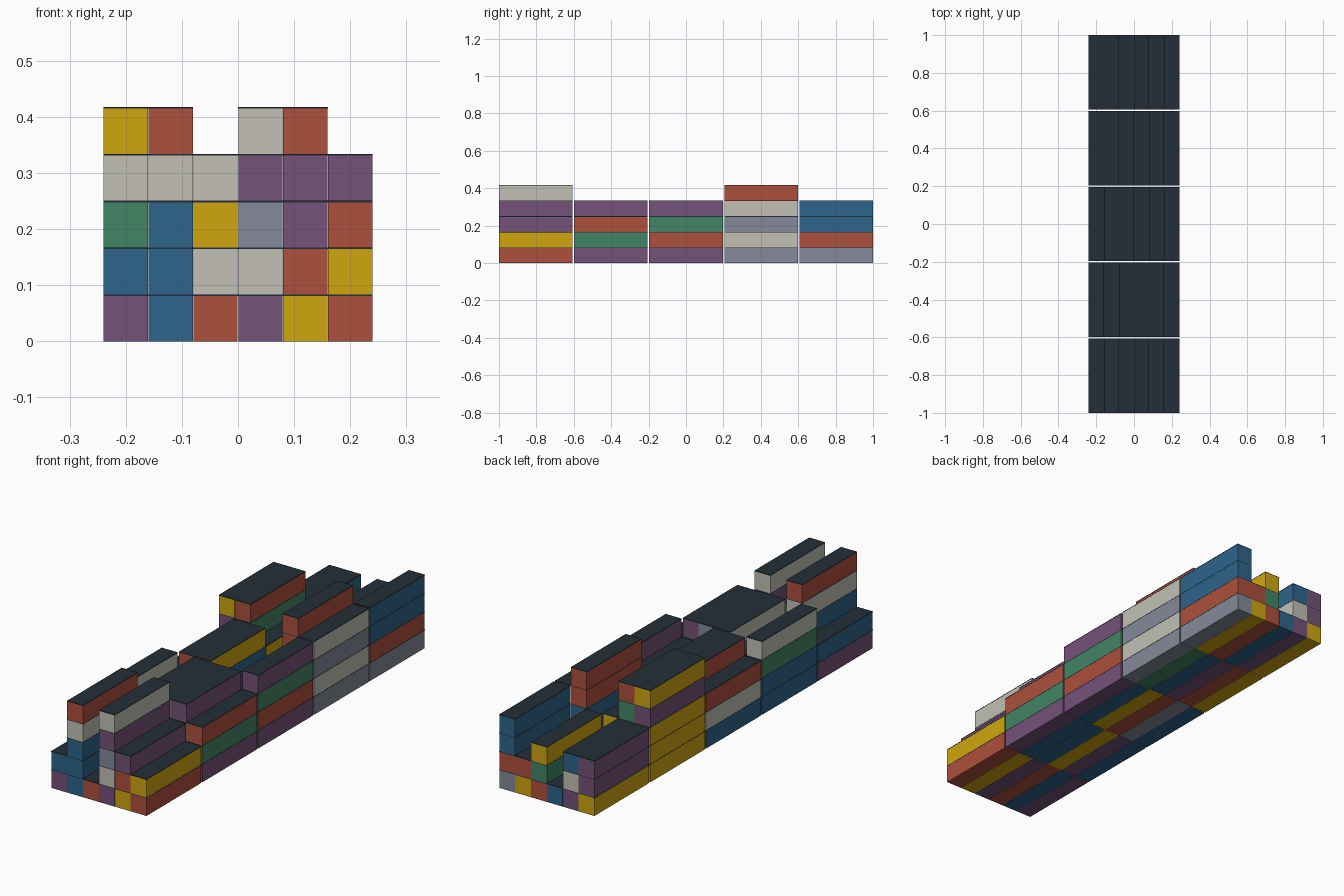
import bpy
import bmesh
from mathutils import Matrix, Vector

cube = bpy.data.objects.get("Cube")
if cube:
    bpy.data.objects.remove(cube, do_unlink=True)


def linear(v):
    v /= 255
    return v / 12.92 if v <= 0.04045 else ((v + 0.055) / 1.055) ** 2.4


def material(name, rgb):
    mat = bpy.data.materials.new(name)
    mat.use_nodes = True
    colour = [linear(v) for v in rgb] + [1.0]
    mat.diffuse_color = colour
    bsdf = next(n for n in mat.node_tree.nodes if n.type == "BSDF_PRINCIPLED")
    bsdf.inputs["Base Color"].default_value = colour
    return mat


# Paint colours, keyed by the letter used in the stacking plan
PAINT = {
    "Y": material("mustard yellow", (208, 166, 15)),
    "R": material("brick red", (174, 80, 60)),
    "P": material("plum purple", (116, 82, 120)),
    "B": material("sea blue", (46, 101, 140)),
    "W": material("pale grey", (194, 192, 181)),
    "S": material("slate grey", (131, 138, 152)),
    "G": material("green", (66, 134, 101)),
}
ROOF = material("dark roof", (35, 47, 56))

# Stacking plan: bays from front to back, rows from -x to +x, tiers bottom to top
BAYS = [
    ["PB", "BBBWR", "R", "PWSPW", "YRP", "RY"],
    ["BBGW", "PRB", "YWYW", "BYPS", "BRGP", "PGR"],
    ["BWR", "SBPR", "RGBY", "YP", "BWS", "PRGP"],
    ["YYYPY", "RBWGR", "PSY", "BR", "GPBRR", "SWSW"],
    ["YPP", "PWB", "B", "RGY", "YR", "SRBB"],
]

ROW, BODY_WIDTH = 0.08, 0.079
BAY, LENGTH = 0.4016, 0.3936
TIER, ROOF_HEIGHT = 0.0835, 0.003


def add_box(bm, size, centre, index):
    box = Matrix.Translation(Vector(centre)) @ Matrix.Diagonal((*size, 1))
    verts = bmesh.ops.create_cube(bm, size=1, matrix=box)["verts"]
    for face in {f for v in verts for f in v.link_faces}:
        face.material_index = index


def container_mesh(letter):
    """Painted box with a thin dark roof plate, standing on its origin."""
    bm = bmesh.new()
    wall = TIER - ROOF_HEIGHT
    add_box(bm, (BODY_WIDTH, LENGTH, wall), (0, 0, wall / 2), 0)
    add_box(bm, (ROW, LENGTH, ROOF_HEIGHT), (0, 0, wall + ROOF_HEIGHT / 2), 1)
    mesh = bpy.data.meshes.new("container " + PAINT[letter].name)
    bm.to_mesh(mesh)
    bm.free()
    mesh.materials.append(PAINT[letter])
    mesh.materials.append(ROOF)
    return mesh


# One shared mesh per colour, placed throughout the stacks
meshes = {letter: container_mesh(letter) for letter in PAINT}
for b, bay in enumerate(BAYS):
    for r, stack in enumerate(bay):
        for t, letter in enumerate(stack):
            name = f"container_bay{b + 1}_row{r + 1}_tier{t + 1}"
            obj = bpy.data.objects.new(name, meshes[letter])
            obj.location = ((r - 2.5) * ROW, (b - 2) * BAY, t * TIER)
            bpy.context.scene.collection.objects.link(obj)
